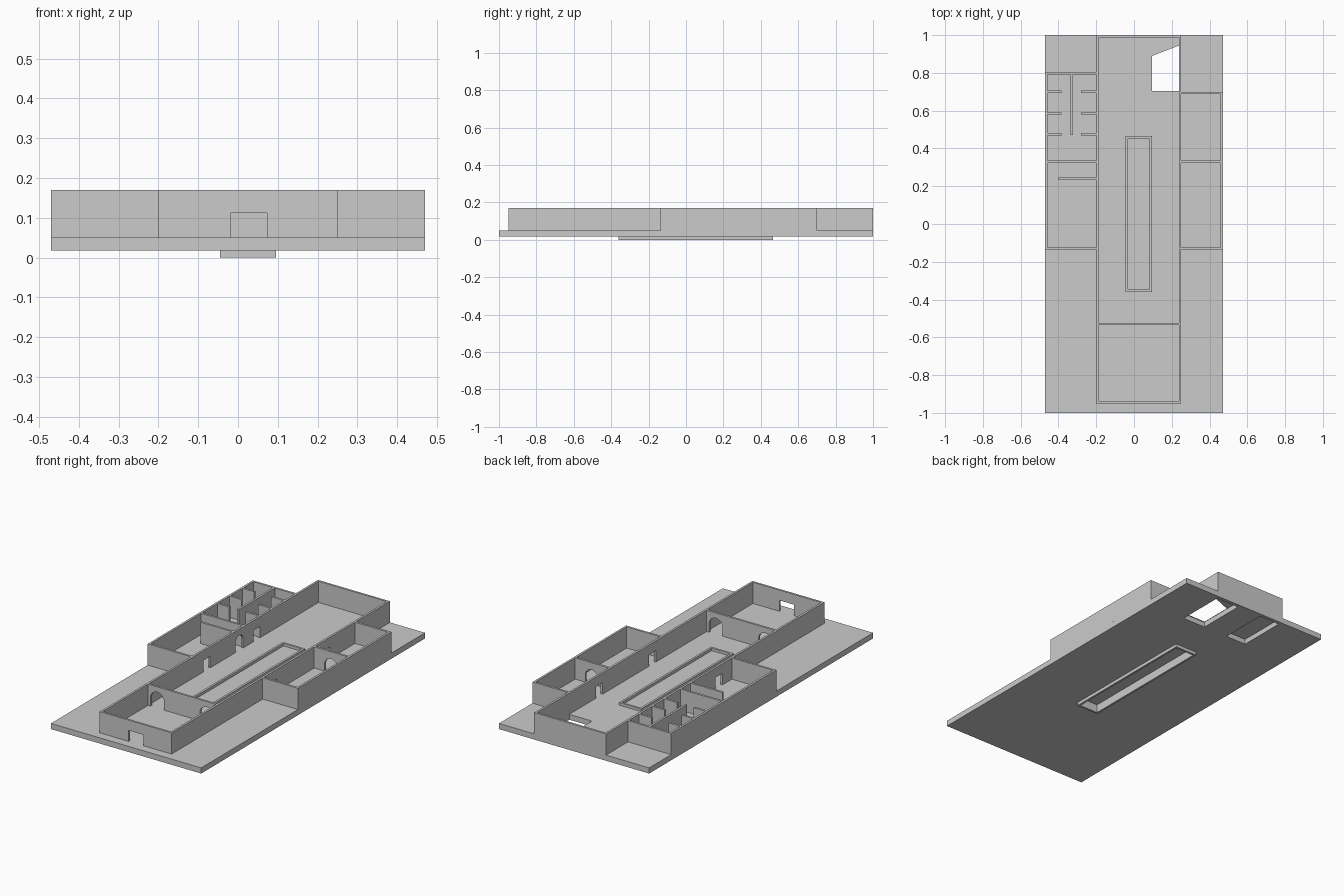
import bpy, bmesh, math

if "Cube" in bpy.data.objects:
    bpy.data.objects.remove(bpy.data.objects["Cube"])

T = 0.012            # wall thickness
FLOOR, TOP = 0.05, 0.17


def prism(name, pts, vec, offset=(0, 0, 0)):
    """Extrude a closed 3D outline along vec."""
    bm = bmesh.new()
    vs = [bm.verts.new([p[i] + offset[i] for i in range(3)]) for p in pts]
    f = bm.faces.new(vs)
    new = bmesh.ops.extrude_face_region(bm, geom=[f])['geom']
    bmesh.ops.translate(bm, vec=vec, verts=[g for g in new if isinstance(g, bmesh.types.BMVert)])
    bmesh.ops.recalc_face_normals(bm, faces=bm.faces)
    me = bpy.data.meshes.new(name)
    bm.to_mesh(me)
    bm.free()
    ob = bpy.data.objects.new(name, me)
    bpy.context.collection.objects.link(ob)
    return ob


def box(name, x0, x1, y0, y1, z0=FLOOR, z1=TOP):
    return prism(name, [(x0, y0, z0), (x1, y0, z0), (x1, y1, z0), (x0, y1, z0)], (0, 0, z1 - z0))


def cut(ob, cutter):
    """Subtract the cutter, then discard it."""
    mod = ob.modifiers.new("opening", 'BOOLEAN')
    mod.operation, mod.solver, mod.object = 'DIFFERENCE', 'EXACT', cutter
    bpy.context.view_layer.objects.active = ob
    bpy.ops.object.modifier_apply(modifier=mod.name)
    bpy.data.objects.remove(cutter)


def door(ob, axis, along, at, width, top, arched=False):
    """Cut a doorway through a wall running along 'x' or 'y'."""
    r = width / 2
    prof = [(-r, FLOOR - 0.01), (r, FLOOR - 0.01)]
    if arched:
        prof += [(r * math.cos(a), top - r + r * math.sin(a))
                 for a in [math.pi * i / 12 for i in range(13)]]
    else:
        prof += [(r, top), (-r, top)]
    if axis == 'x':
        pts, vec = [(along + u, at - 0.03, z) for u, z in prof], (0, 0.06, 0)
    else:
        pts, vec = [(at - 0.03, along + u, z) for u, z in prof], (0.06, 0, 0)
    cut(ob, prism("door_cutter", pts, vec))


def wall_x(name, x0, x1, y):
    return box(name, x0, x1, y - T / 2, y + T / 2)


def wall_y(name, x, y0, y1):
    return box(name, x - T / 2, x + T / 2, y0, y1)


# Floor slab: hollows underneath, one opening right through
slab = box("floor_slab", -0.47, 0.47, -1, 1, 0.018, FLOOR)
for x0, x1, y0, y1 in [(-0.033, 0.083, -0.348, 0.453), (-0.19, -0.06, 0.70, 0.98),
                       (0.095, 0.24, 0.70, 0.98)]:
    cut(slab, box("hollow_cutter", x0, x1, y0, y1, -0.01, 0.047))
cut(slab, prism("opening_cutter", [(0.096, 0.703, 0.03), (0.239, 0.703, 0.03),
                                   (0.239, 0.945, 0.03), (0.096, 0.89, 0.03)], (0, 0, 0.05)))

# Pool frame, above and below the floor
frame = [(-0.045, 0.095, -0.36, -0.348), (-0.045, 0.095, 0.453, 0.465),
         (-0.045, -0.033, -0.348, 0.453), (0.083, 0.095, -0.348, 0.453)]
for x0, x1, y0, y1 in frame:
    box("pool_rim", x0, x1, y0, y1, FLOOR, 0.065)
    box("pool_base", x0, x1, y0, y1, 0, 0.018)

# Central hall
front = wall_x("hall_front_wall", -0.2, 0.25, -0.944)
door(front, 'x', 0.027, -0.944, 0.092, 0.112)
wall_x("hall_back_wall", -0.2, 0.25, 0.994)
left = wall_y("hall_left_wall", -0.194, -0.938, 0.988)
right = wall_y("hall_right_wall", 0.244, -0.938, 0.988)
for ob, x, first in [(left, -0.194, -0.01), (right, 0.244, -0.04)]:
    for y in (first, 0.435):
        door(ob, 'y', y, x, 0.06, 0.115)
door(left, 'y', 0.28, -0.194, 0.07, 0.135, True)
porch = wall_x("hall_partition", -0.188, 0.238, -0.53)
for x in (-0.13, 0.18):
    door(porch, 'x', x, -0.53, 0.085, 0.14, True)

# Right wing
wall_y("right_wing_outer_wall", 0.464, -0.136, 0.70)
for y in (-0.13, 0.694):
    wall_x("right_wing_end_wall", 0.25, 0.458, y)
mid = wall_x("right_wing_partition", 0.25, 0.458, 0.33)
door(mid, 'x', 0.355, 0.33, 0.08, 0.13, True)

# Left wing with small cubicles
wall_y("left_wing_outer_wall", -0.464, -0.136, 0.804)
for y in (-0.13, 0.33, 0.798):
    wall_x("left_wing_cross_wall", -0.458, -0.2, y)
wall_x("left_wing_stub_wall", -0.40, -0.2, 0.24)
wall_y("cubicle_spine", -0.33, 0.47, 0.792)
for y in (0.475, 0.585, 0.70):
    wall_x("cubicle_divider_left", -0.458, -0.385, y)
    wall_x("cubicle_divider_right", -0.28, -0.2, y)
